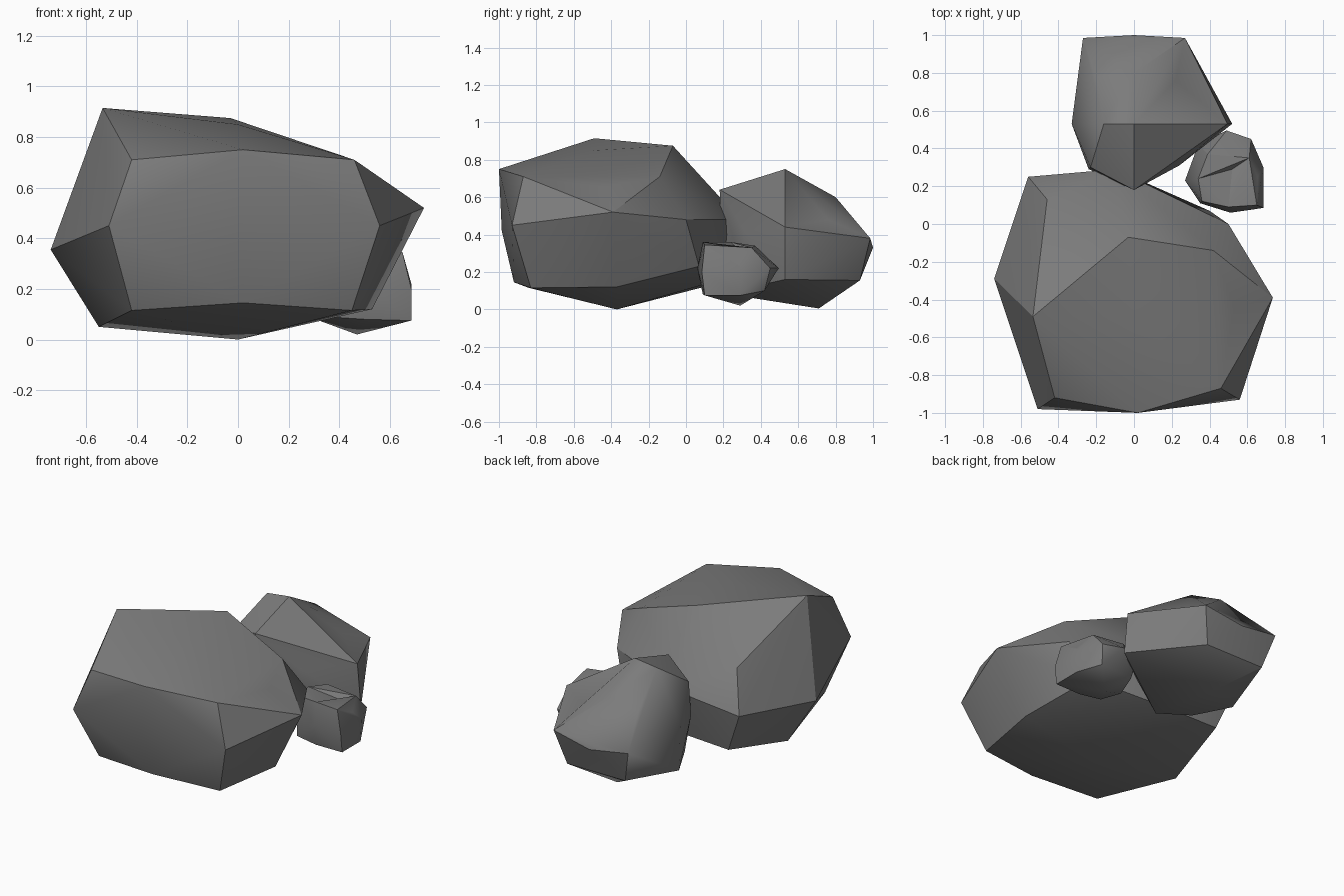
import bpy, bmesh
from math import radians
from mathutils import Vector
from mathutils.bvhtree import BVHTree

stone = bpy.data.materials.new("stone")
stone.diffuse_color = (.2, .2, .2, 1)


def rock(name, points, dents=()):
    """Faceted boulder: the hull wrapped around its corner points, then dented."""
    bm = bmesh.new()
    for p in points:
        bm.verts.new(p)
    hull = bmesh.ops.convex_hull(bm, input=bm.verts[:])
    inside = [v for v in hull["geom_interior"] if isinstance(v, bmesh.types.BMVert)]
    bmesh.ops.delete(bm, geom=inside, context='VERTS')
    bmesh.ops.recalc_face_normals(bm, faces=bm.faces[:])
    # push the nearest facet in to each dent point
    for d in dents:
        bm.faces.ensure_lookup_table()
        bm.faces.index_update()
        index = BVHTree.FromBMesh(bm).find_nearest(Vector(d))[2]
        poked = bmesh.ops.poke(bm, faces=[bm.faces[index]])
        poked["verts"][0].co = d
    bm.normal_update()
    mesh = bpy.data.meshes.new(name)
    bm.to_mesh(mesh)
    bm.free()
    # soft shading across shallow facets, crisp at the ridges
    mesh.shade_smooth()
    mesh.set_sharp_from_angle(angle=radians(30))
    mesh.materials.append(stone)
    obj = bpy.data.objects.new(name, mesh)
    bpy.context.collection.objects.link(obj)
    return obj


# Large front boulder: top ring, middle ring, bottom ring
rock("large_rock", [
    (-.42, -.92, .71), (.02, -1, .75), (.46, -.87, .71), (-.535, -.49, .915),
    (0, -.49, .85), (-.46, .13, .655), (-.03, -.07, .875), (.42, -.14, .71),
    (-.51, -.98, .45), (0, -.985, .42), (.56, -.93, .45), (-.74, -.29, .355),
    (.735, -.39, .52), (-.56, .25, .41), (-.1, .29, .48), (.50, 0, .48),
    (-.42, -.84, .115), (.02, -.92, .145), (.45, -.83, .115), (-.55, -.27, .05),
    (0, -.37, 0), (.53, -.37, .12), (-.457, .213, .15), (0, .19, .16),
    (.40, .07, .23)], dents=[(.53, -.44, .655)])

# Medium rock behind
rock("medium_rock", [
    (0, .18, .64), (-.23, .30, .57), (-.16, .53, .73), (0, .53, .75),
    (0, .80, .60), (-.2, .78, .55),
    (-.27, .985, .37), (0, 1, .33), (.27, .985, .38), (.495, .53, .44),
    (-.33, .53, .40), (.24, .31, .42), (-.24, .29, .35), (0, .19, .40),
    (.52, .53, .16), (-.32, .53, .10), (.21, .93, .155), (-.21, .93, .155),
    (0, .71, .005), (.24, .31, .18), (0, .20, .085), (-.2, .30, .10)],
    dents=[(.22, .76, .48)])

# Small rock at the side
rock("small_rock", [
    (.36, .12, .35), (.50, .09, .36), (.65, .10, .345), (.34, .24, .36),
    (.39, .37, .34), (.61, .35, .33),
    (.27, .23, .20), (.35, .11, .20), (.51, .06, .22), (.685, .085, .20),
    (.685, .30, .22), (.62, .45, .22), (.49, .495, .22), (.34, .42, .20),
    (.35, .11, .09), (.50, .09, .08), (.685, .10, .075), (.685, .29, .075),
    (.60, .42, .10), (.47, .29, .02), (.32, .26, .075), (.36, .40, .10)],
    dents=[(.655, .25, .27), (.52, .29, .31)])
